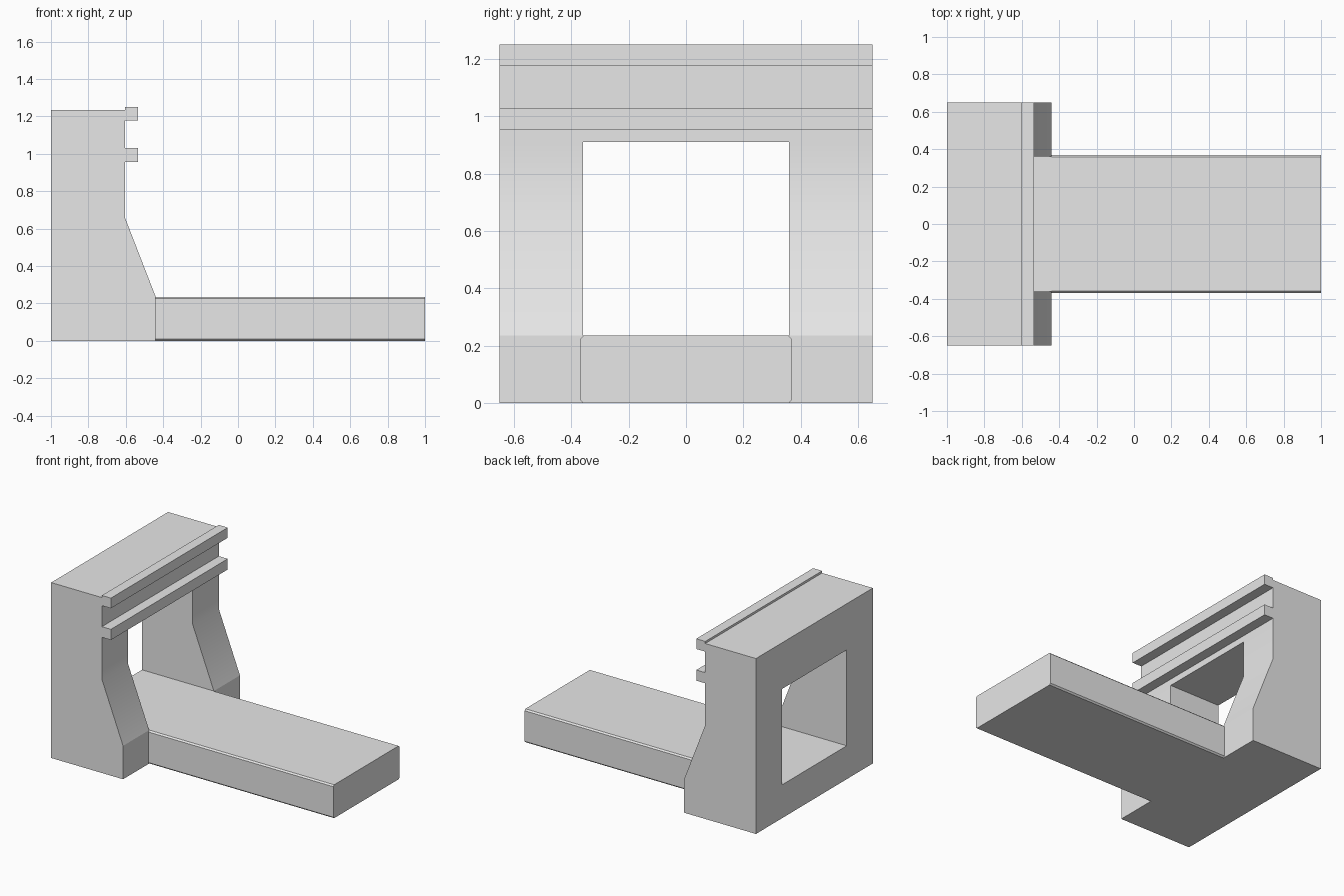
import bpy
import bmesh
import math
from mathutils import Vector

cube = bpy.data.objects.get("Cube")
if cube:
    bpy.data.objects.remove(cube, do_unlink=True)

# Single plain grey material
grey = bpy.data.materials.new("plain_grey")
grey.use_nodes = True
colour = (0.8, 0.8, 0.8, 1.0)
grey.diffuse_color = colour
grey.node_tree.nodes["Principled BSDF"].inputs["Base Color"].default_value = colour

HALF_WIDTH = 0.65
OPENING = 0.36
BACK, WALL, TOE = -1.0, -0.605, -0.44
BED_TOP, BEAM_BOTTOM, BEAM_TOP = 0.235, 0.91, 1.235


def extrude(name, points, depth):
    """Make a prism from a closed outline swept along a vector."""
    bm = bmesh.new()
    face = bm.faces.new([bm.verts.new(p) for p in points])
    swept = bmesh.ops.extrude_face_region(bm, geom=[face])["geom"]
    verts = [v for v in swept if isinstance(v, bmesh.types.BMVert)]
    bmesh.ops.translate(bm, verts=verts, vec=Vector(depth))
    bmesh.ops.recalc_face_normals(bm, faces=bm.faces)
    mesh = bpy.data.meshes.new(name)
    bm.to_mesh(mesh)
    bm.free()
    mesh.materials.append(grey)
    obj = bpy.data.objects.new(name, mesh)
    bpy.context.collection.objects.link(obj)
    bpy.ops.object.select_all(action="DESELECT")
    obj.select_set(True)
    bpy.context.view_layer.objects.active = obj
    bpy.ops.object.shade_smooth_by_angle(angle=math.radians(30))
    return obj


def side_profile(name, outline, y0, y1):
    """Sweep an x-z outline from y0 to y1."""
    return extrude(name, [(x, y0, z) for x, z in outline], (0, y1 - y0, 0))


# Wide foot under the gantry
side_profile("gantry_base",
             [(BACK, 0), (TOE, 0), (TOE, BED_TOP), (BACK, BED_TOP)],
             -HALF_WIDTH, HALF_WIDTH)

# Long bed with chamfered long edges
w, c = 0.368, 0.01
bed_outline = [(-w + c, 0), (w - c, 0), (w, c), (w, BED_TOP - c),
               (w - c, BED_TOP), (-w + c, BED_TOP), (-w, BED_TOP - c), (-w, c)]
extrude("bed", [(TOE, y, z) for y, z in bed_outline], (1 - TOE, 0, 0))

# Pair of columns with sloping fronts
column = [(BACK, BED_TOP), (TOE, BED_TOP), (WALL, 0.66),
          (WALL, BEAM_BOTTOM), (BACK, BEAM_BOTTOM)]
side_profile("right_column", column, -HALF_WIDTH, -OPENING)
side_profile("left_column", column, OPENING, HALF_WIDTH)

# Cross beam with its two guide rails
rail = -0.535
beam = [(BACK, BEAM_BOTTOM), (WALL, BEAM_BOTTOM),
        (WALL, 0.955), (rail, 0.955), (rail, 1.03), (WALL, 1.03),
        (WALL, 1.178), (rail, 1.178), (rail, 1.25), (WALL, 1.25),
        (WALL, BEAM_TOP), (BACK, BEAM_TOP)]
side_profile("cross_beam_with_rails", beam, -HALF_WIDTH, HALF_WIDTH)
